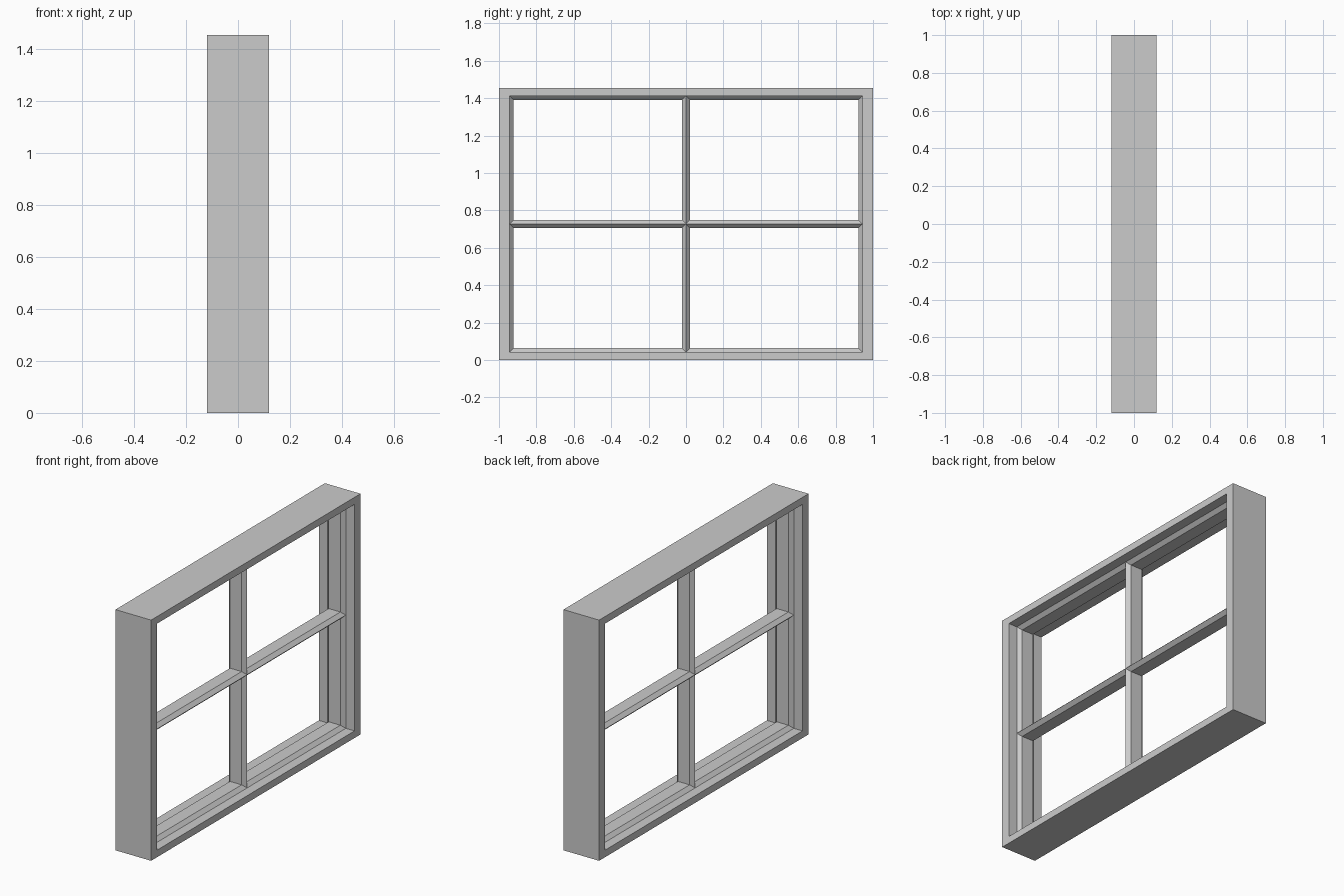
import bpy

if "Cube" in bpy.data.objects:
    bpy.data.objects.remove(bpy.data.objects["Cube"])

HALF_DEPTH, HEIGHT = 0.119, 1.455
JAMB, RAIL = 0.057, 0.043          # visible frame widths: sides, top/bottom
RIDGE, FLAT, BAR = 0.061, 0.039, 0.021  # glazing bar section


def mitred_ring(verts, faces, rect, profile):
    """Sweep (x, y inset, z inset) points round a rectangle with mitred corners."""
    y0, z0, y1, z1 = rect
    base = len(verts)
    for x, dy, dz in profile:
        verts += [(x, y0 + dy, z0 + dz), (x, y1 - dy, z0 + dz),
                  (x, y1 - dy, z1 - dz), (x, y0 + dy, z1 - dz)]
    for i in range(len(profile) - 1):
        for k in range(4):
            a, b = base + 4 * i + k, base + 4 * i + (k + 1) % 4
            faces.append((a, b, b + 4, a + 4))


def make_object(name, rings):
    verts, faces = [], []
    for rect, profile in rings:
        mitred_ring(verts, faces, rect, profile)
    mesh = bpy.data.meshes.new(name)
    mesh.from_pydata(verts, [], faces)
    mesh.update()
    obj = bpy.data.objects.new(name, mesh)
    bpy.context.collection.objects.link(obj)
    return obj


# Outer frame, its inner face continuing into the glazing bars
frame_profile = [(-RIDGE, JAMB, RAIL), (-HALF_DEPTH, JAMB, RAIL), (-HALF_DEPTH, 0, 0),
                 (HALF_DEPTH, 0, 0), (HALF_DEPTH, JAMB, RAIL), (RIDGE, JAMB, RAIL)]
make_object("window_frame", [((-1, 0, 1, HEIGHT), frame_profile)])

# Chamfered lining round each of the four panes; neighbours meet at the ridges
bar_profile = [(RIDGE, 0, 0), (FLAT, BAR, BAR), (-FLAT, BAR, BAR), (-RIDGE, 0, 0)]
ys = [-1 + JAMB, 0, 1 - JAMB]
zs = [RAIL, HEIGHT / 2, HEIGHT - RAIL]
panes = [((ys[i], zs[j], ys[i + 1], zs[j + 1]), bar_profile)
         for i in range(2) for j in range(2)]
bars = make_object("glazing_bars", panes)
weld = bars.modifiers.new("weld", 'WELD')
weld.merge_threshold = 0.0005
